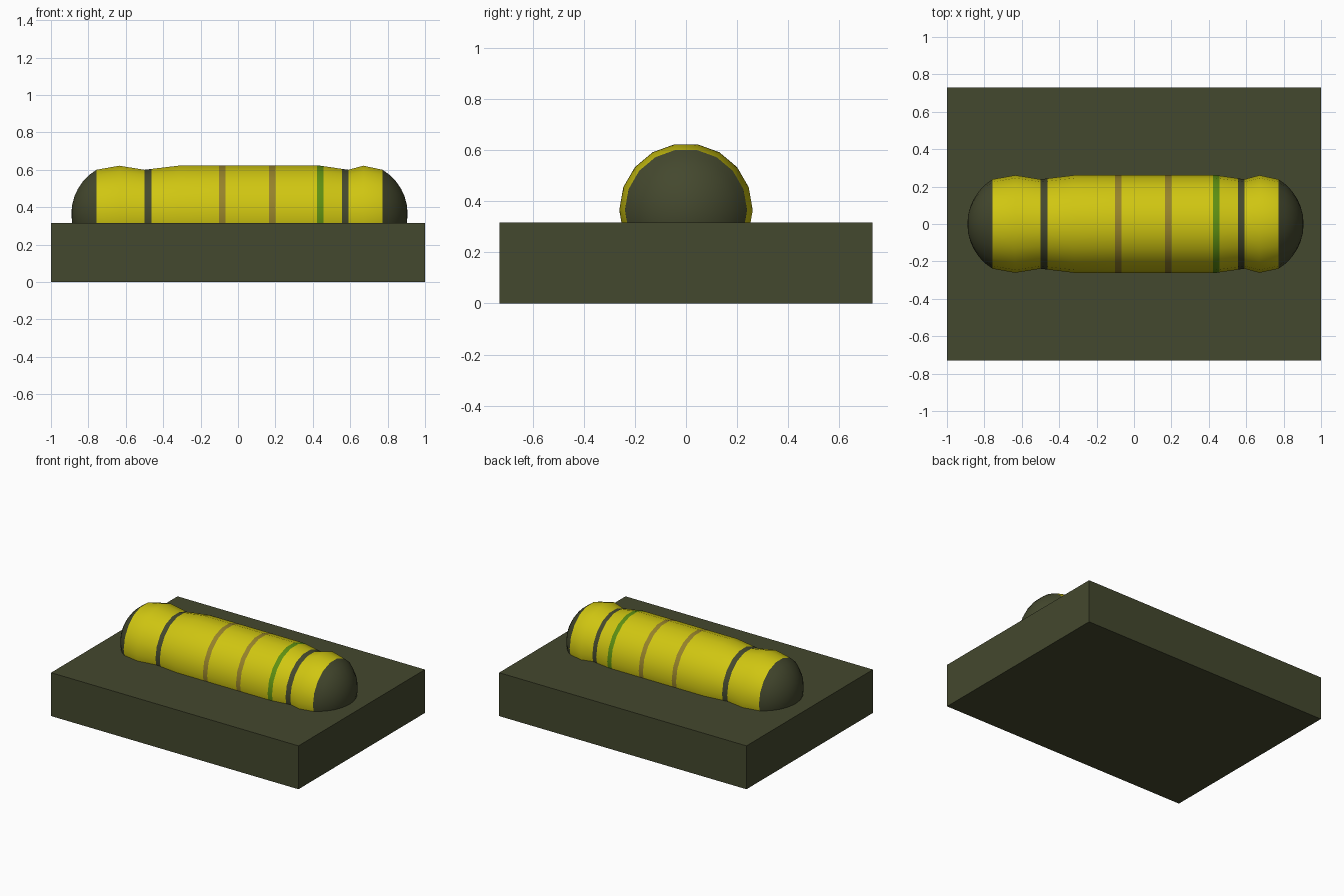
import bpy, bmesh, math

if "Cube" in bpy.data.objects:
    bpy.data.objects.remove(bpy.data.objects["Cube"])

SIDES = 18
AXIS_Z = 0.365


def material(name, r, g, b):
    lin = [((c / 255 + 0.055) / 1.055) ** 2.4 if c > 10 else c / 255 / 12.92 for c in (r, g, b)]
    m = bpy.data.materials.new(name)
    m.diffuse_color = (*lin, 1)
    m.use_nodes = True
    m.node_tree.nodes["Principled BSDF"].inputs["Base Color"].default_value = m.diffuse_color
    return m


dark = material("dark olive", 68, 72, 46)
yellow = material("yellow", 208, 198, 17)
brown = material("brown", 150, 130, 42)
green = material("green", 94, 144, 18)


def finish(name, bm, mats, smooth=True):
    bmesh.ops.recalc_face_normals(bm, faces=bm.faces)
    me = bpy.data.meshes.new(name)
    bm.to_mesh(me)
    bm.free()
    for m in mats:
        me.materials.append(m)
    ob = bpy.data.objects.new(name, me)
    bpy.context.collection.objects.link(ob)
    if smooth:
        bpy.ops.object.select_all(action='DESELECT')
        ob.select_set(True)
        bpy.context.view_layer.objects.active = ob
        bpy.ops.object.shade_smooth_by_angle(angle=math.radians(30))
    return ob


def lathe(bm, profile):
    """Revolve (x, radius) points around the lengthwise axis."""
    rings = []
    for x, r in profile:
        if r < 1e-5:
            rings.append([bm.verts.new((x, 0, AXIS_Z))])
        else:
            rings.append([bm.verts.new((x, r * math.cos(2 * math.pi * i / SIDES),
                                        AXIS_Z + r * math.sin(2 * math.pi * i / SIDES)))
                          for i in range(SIDES)])
    for a, b in zip(rings, rings[1:]):
        for i in range(SIDES):
            j = (i + 1) % SIDES
            if len(b) == 1:
                bm.faces.new((a[i], a[j], b[0]))
            else:
                bm.faces.new((a[i], a[j], b[j], b[i]))


# Base block
bm = bmesh.new()
bmesh.ops.create_cube(bm, size=1)
for v in bm.verts:
    v.co = (v.co.x * 2, v.co.y * 1.46, (v.co.z + 0.5) * 0.317)
finish("base_block", bm, [dark], smooth=False)

# Barrel outline, with extra rings at the stripe edges
outline = [(-0.757, 0.239), (-0.635, 0.261), (-0.50, 0.239), (-0.32, 0.261),
           (0.44, 0.261), (0.59, 0.239), (0.67, 0.261), (0.773, 0.239)]
stripes = [(-0.50, -0.462, 1), (-0.102, -0.067, 2), (0.166, 0.20, 2),
           (0.422, 0.456, 3), (0.555, 0.59, 1)]


def radius(x):
    for (x0, r0), (x1, r1) in zip(outline, outline[1:]):
        if x0 <= x <= x1:
            return r0 + (r1 - r0) * (x - x0) / (x1 - x0)


xs = sorted({x for x, _ in outline} | {x for s in stripes for x in s[:2]})
bm = bmesh.new()
lathe(bm, [(x, radius(x)) for x in xs])
for f in bm.faces:
    cx = f.calc_center_median().x
    for lo, hi, idx in stripes:
        if lo < cx < hi:
            f.material_index = idx
finish("striped_barrel", bm, [yellow, dark, brown, green])

# Domed end caps, each a shallow spherical cap
for name, x0, s in (("left_end_cap", -0.757, -1), ("right_end_cap", 0.773, 1)):
    h, r = 0.134, 0.239
    R = (r * r + h * h) / (2 * h)
    top = math.asin(r / R)
    steps = 6
    prof = [(x0 + s * (h - R + R * math.cos(top * (1 - k / steps))),
             R * math.sin(top * (1 - k / steps))) for k in range(steps + 1)]
    bm = bmesh.new()
    lathe(bm, prof)
    # Open shells: make the normals face outward along the axis
    ob = finish(name, bm, [dark])
    if sum(p.normal.x * p.area for p in ob.data.polygons) * s < 0:
        ob.data.flip_normals()

# Barrel is an open tube: make sure its normals point away from the axis
barrel = bpy.data.objects["striped_barrel"]
p = barrel.data.polygons[0]
if p.normal.y * p.center.y + p.normal.z * (p.center.z - AXIS_Z) < 0:
    barrel.data.flip_normals()
